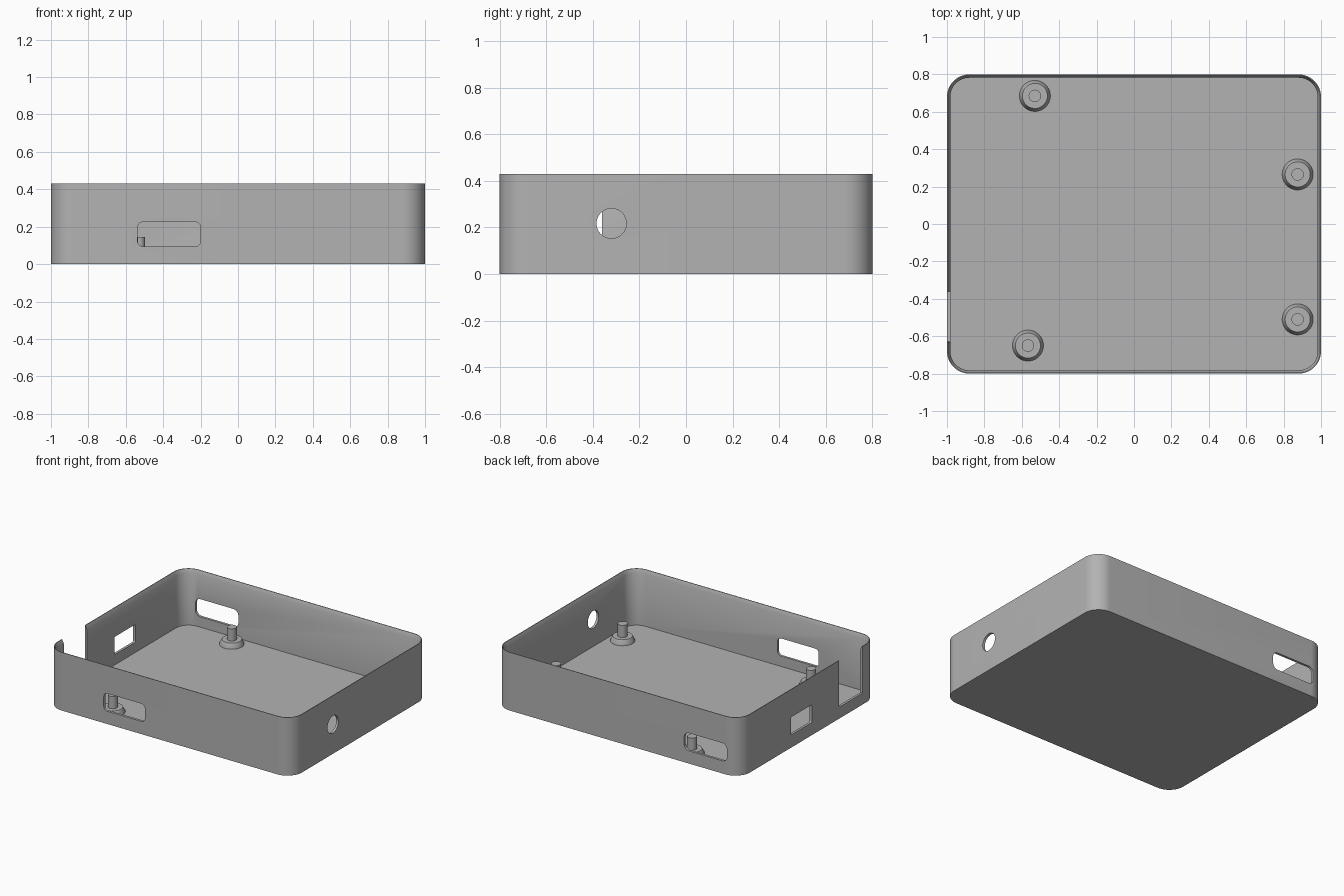
import bpy, bmesh, math
from mathutils import Matrix, Vector

cube = bpy.data.objects.get("Cube")
if cube:
    bpy.data.objects.remove(cube, do_unlink=True)

W, D, H = 2.0, 1.6, 0.43
WALL, FLOOR, CORNER = 0.018, 0.018, 0.12

grey = bpy.data.materials.new("plain grey")
grey.use_nodes = True
grey.diffuse_color = (0.45, 0.45, 0.45, 1)
grey.node_tree.nodes["Principled BSDF"].inputs["Base Color"].default_value = (0.45, 0.45, 0.45, 1)


def rounded_rect(w, h, r, steps=12):
    """Points of a rounded rectangle centred on the origin."""
    pts = []
    for k, (sx, sy) in enumerate([(1, 1), (-1, 1), (-1, -1), (1, -1)]):
        for i in range(steps + 1):
            a = math.radians(90) * (k + i / steps)
            pts.append((sx * (w / 2 - r) + r * math.cos(a), sy * (h / 2 - r) + r * math.sin(a)))
    return pts


def loft(name, rings, matrix=Matrix()):
    """Solid through a stack of (outline, height) rings, capped at both ends."""
    bm = bmesh.new()
    loops = [[bm.verts.new((x, y, z)) for x, y in outline] for outline, z in rings]
    n = len(loops[0])
    for a, b in zip(loops, loops[1:]):
        for i in range(n):
            j = (i + 1) % n
            bm.faces.new((a[i], a[j], b[j], b[i]))
    bm.faces.new(loops[0][::-1])
    bm.faces.new(loops[-1])
    bmesh.ops.recalc_face_normals(bm, faces=bm.faces)
    bm.transform(matrix)
    mesh = bpy.data.meshes.new(name)
    bm.to_mesh(mesh)
    bm.free()
    obj = bpy.data.objects.new(name, mesh)
    bpy.context.collection.objects.link(obj)
    mesh.materials.append(grey)
    return obj


def smooth(obj):
    bpy.ops.object.select_all(action="DESELECT")
    obj.select_set(True)
    bpy.context.view_layer.objects.active = obj
    bpy.ops.object.shade_smooth_by_angle(angle=math.radians(30))


def tray_ring(inset, z):
    return rounded_rect(W - 2 * inset, D - 2 * inset, CORNER - inset), z


# Open tray with a bevelled inner rim
tray = loft("tray", [
    tray_ring(0, 0), tray_ring(0, H), tray_ring(0.005, H),
    tray_ring(WALL, H - 0.03), tray_ring(WALL, FLOOR)])


def cut(axis, u0, u1, z0, z1, r, side):
    """Cut a rounded opening through the wall on the given side of an axis."""
    outline = rounded_rect(u1 - u0, z1 - z0, r)
    u, z = (u0 + u1) / 2, (z0 + z1) / 2
    if axis == "x":
        cols = ((0, 1, 0), (0, 0, 1), (1, 0, 0))
        centre = Vector((side * W / 2, u, z))
    else:
        cols = ((1, 0, 0), (0, 0, 1), (0, -1, 0))
        centre = Vector((u, side * D / 2, z))
    matrix = Matrix.Translation(centre) @ Matrix(cols).transposed().to_4x4()
    cutter = loft("cutter", [(outline, -0.06), (outline, 0.06)], matrix)
    cutter.hide_render = True
    mod = tray.modifiers.new("opening", "BOOLEAN")
    mod.operation = "DIFFERENCE"
    mod.solver = "EXACT"
    mod.object = cutter
    bpy.context.view_layer.objects.active = tray
    bpy.ops.object.modifier_apply(modifier=mod.name)
    bpy.data.objects.remove(cutter, do_unlink=True)


# Front slot, back slot, side window, open notch, round hole
cut("y", -0.537, -0.2, 0.094, 0.225, 0.03, -1)
cut("y", -0.895, -0.545, 0.094, 0.225, 0.04, 1)
cut("x", -0.04, 0.205, 0.094, 0.225, 0.01, -1)
cut("x", -0.63, -0.36, 0.085, H + 0.2, 0.005, -1)
cut("x", -0.384, -0.256, 0.153, 0.281, 0.0639, 1)
smooth(tray)


# Mounting posts: flared foot with a locating pin
def circle(r, n=40):
    return [(r * math.cos(2 * math.pi * i / n), r * math.sin(2 * math.pi * i / n)) for i in range(n)]


posts = {"back": (-0.53, 0.685), "front": (-0.567, -0.65),
         "left_back": (0.875, 0.265), "left_front": (0.875, -0.51)}
for place, (x, y) in posts.items():
    post = loft(place + "_post", [
        (circle(0.083), FLOOR - 0.005), (circle(0.083), FLOOR + 0.005), (circle(0.067), 0.055),
        (circle(0.033), 0.055), (circle(0.033), 0.145)], Matrix.Translation((x, y, 0)))
    smooth(post)
